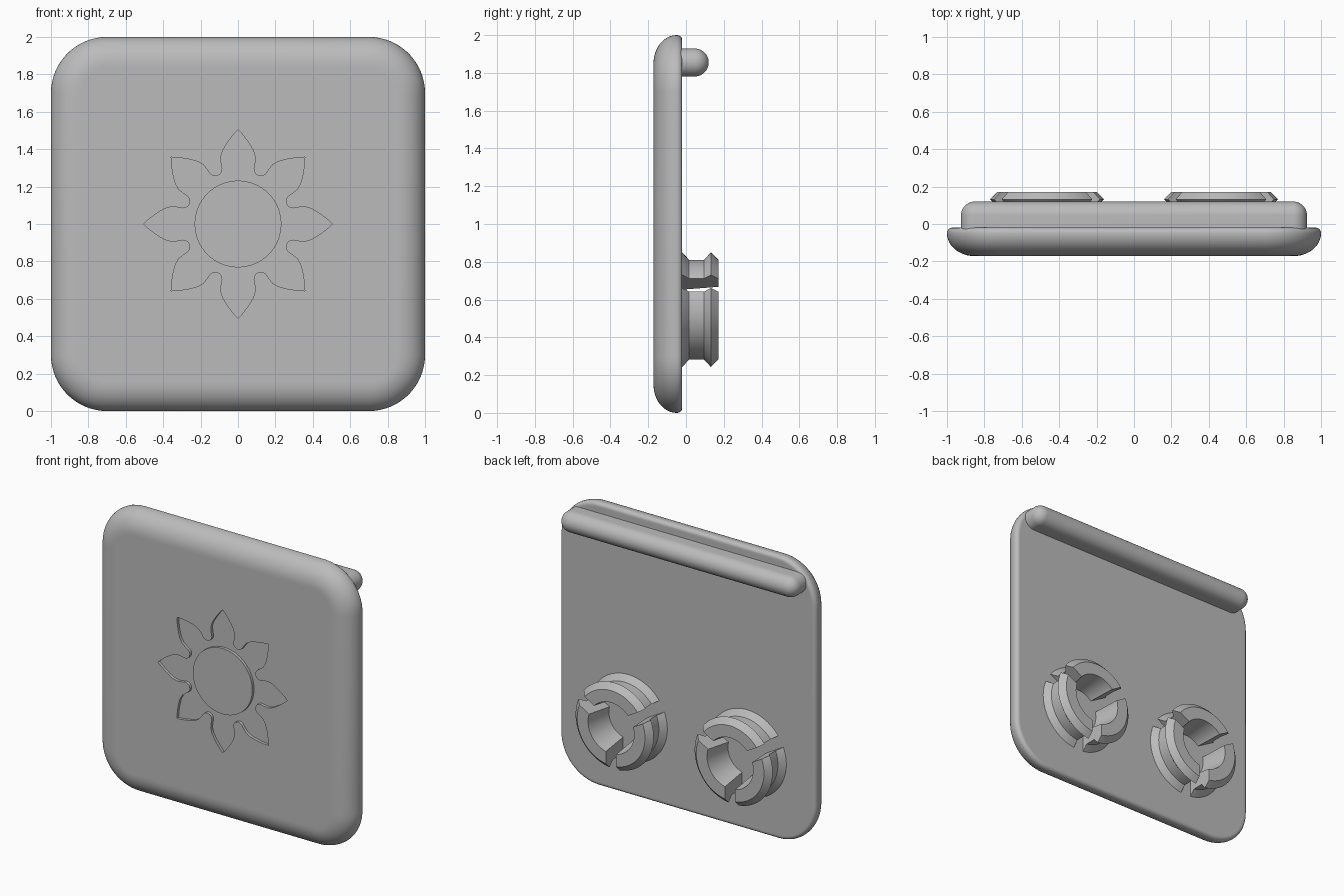
import bpy, bmesh, math

cube = bpy.data.objects.get("Cube")
if cube:
    bpy.data.objects.remove(cube, do_unlink=True)

grey = bpy.data.materials.new("plain_grey")
grey.use_nodes = True
grey.diffuse_color = (0.5, 0.5, 0.5, 1)
grey.node_tree.nodes["Principled BSDF"].inputs["Base Color"].default_value = (0.5, 0.5, 0.5, 1)

FRONT, BACK, TOP = -0.172, -0.02, 0.172


def finish(name, bm):
    bmesh.ops.recalc_face_normals(bm, faces=bm.faces)
    mesh = bpy.data.meshes.new(name)
    bm.to_mesh(mesh)
    bm.free()
    mesh.materials.append(grey)
    obj = bpy.data.objects.new(name, mesh)
    bpy.context.collection.objects.link(obj)
    return obj


def smooth(obj):
    bpy.ops.object.select_all(action="DESELECT")
    obj.select_set(True)
    bpy.context.view_layer.objects.active = obj
    bpy.ops.object.shade_smooth_by_angle(angle=math.radians(30))


def loft(name, rings):
    """Join rings of points and cap both ends."""
    bm = bmesh.new()
    loops = [[bm.verts.new(p) for p in ring] for ring in rings]
    for a, b in zip(loops, loops[1:]):
        for i in range(len(a)):
            j = (i + 1) % len(a)
            bm.faces.new((a[i], a[j], b[j], b[i]))
    bm.faces.new(loops[0])
    bm.faces.new(loops[-1])
    return finish(name, bm)


def rounded_rect(hx, hz, radius, zc, y, inset, steps=16):
    r = max(radius - inset, 0.002)
    points = []
    for q, (sx, sz) in enumerate([(1, 1), (-1, 1), (-1, -1), (1, -1)]):
        for k in range(steps + 1):
            a = math.pi / 2 * (q + k / steps)
            points.append((sx * (hx - radius) + r * math.cos(a), y,
                           zc + sz * (hz - radius) + r * math.sin(a)))
    return points


def arc(rx, ry, steps=12):
    return [(rx * (1 - math.sin(math.pi / 2 * k / steps)),
             ry * (1 - math.cos(math.pi / 2 * k / steps))) for k in range(steps + 1)]


# Plate: wide rounded front edge, narrow rounded back edge
profile = [(0.16, FRONT)] + [(i, FRONT + d) for i, d in arc(0.15, 0.122)]
profile += [(i, BACK - d) for i, d in reversed(arc(0.025, 0.03, 6))] + [(0.035, BACK)]
plate = loft("plate", [rounded_rect(1, 1, 0.3, 1, y, i) for i, y in profile])

# Sun recess: eight mirrored petals
half = [(0.505, 0), (0.482, 0.021), (0.455, 0.042), (0.425, 0.063), (0.39, 0.083),
        (0.355, 0.093), (0.32, 0.089), (0.295, 0.084), (0.278, 0.087), (0.266, 0.095)]
petal = [(u, -v) for u, v in reversed(half[1:])] + half + [(0.259, 0.107)]
outline = []
for n in range(8):
    c, s = math.cos(n * math.pi / 4), math.sin(n * math.pi / 4)
    outline += [(u * c - v * s, u * s + v * c) for u, v in petal]
cutter = loft("sun_cutter", [[(x, y, 1 + z) for x, z in outline]
                             for y in (FRONT - 0.05, FRONT + 0.02)])
cutter.hide_render = True
cut = plate.modifiers.new("sun_recess", "BOOLEAN")
cut.operation, cut.solver, cut.object = "DIFFERENCE", "EXACT", cutter
bpy.context.view_layer.objects.active = plate
bpy.ops.object.modifier_apply(modifier=cut.name)
bpy.data.objects.remove(cutter, do_unlink=True)
smooth(plate)

# Central disc, flush with the plate front
disc = loft("sun_disc", [rounded_rect(0.232, 0.232, 0.232, 1, y, 0)
                         for y in (FRONT, FRONT + 0.03)])
smooth(disc)

# Rounded rail along the top of the back
R = 0.074
rail_profile = [(0, BACK - 0.01)] + [(i, 0.12 - d) for i, d in reversed(arc(R, R))]
rail = loft("top_rail", [rounded_rect(0.925, R, R, 1.855, y, i) for i, y in rail_profile])
smooth(rail)

# Snap clips: three grooved ring segments with parallel slots between them
clip_profile = [(0.15, BACK - 0.01), (0.305, BACK - 0.01), (0.305, BACK), (0.265, 0.017),
                (0.265, 0.095), (0.305, 0.132), (0.265, TOP), (0.18, TOP)]
SLOT, STEPS = 0.04, 24


def clip(name, xc, zc):
    bm = bmesh.new()
    for n in range(3):
        start = math.radians(30 + 120 * n)
        loops = []
        for k in range(STEPS + 1):
            loop = []
            for r, y in clip_profile:
                gap = math.asin(SLOT / r)
                a = start + gap + (math.radians(120) - 2 * gap) * k / STEPS
                loop.append(bm.verts.new((xc + r * math.cos(a), y, zc + r * math.sin(a))))
            loops.append(loop)
        for a, b in zip(loops, loops[1:]):
            for i in range(len(a)):
                j = (i + 1) % len(a)
                bm.faces.new((a[i], a[j], b[j], b[i]))
        bm.faces.new(loops[0])
        bm.faces.new(loops[-1])
    smooth(finish(name, bm))


for side, x in (("left", 0.465), ("right", -0.465)):
    clip(side + "_clip", x, 0.545)
